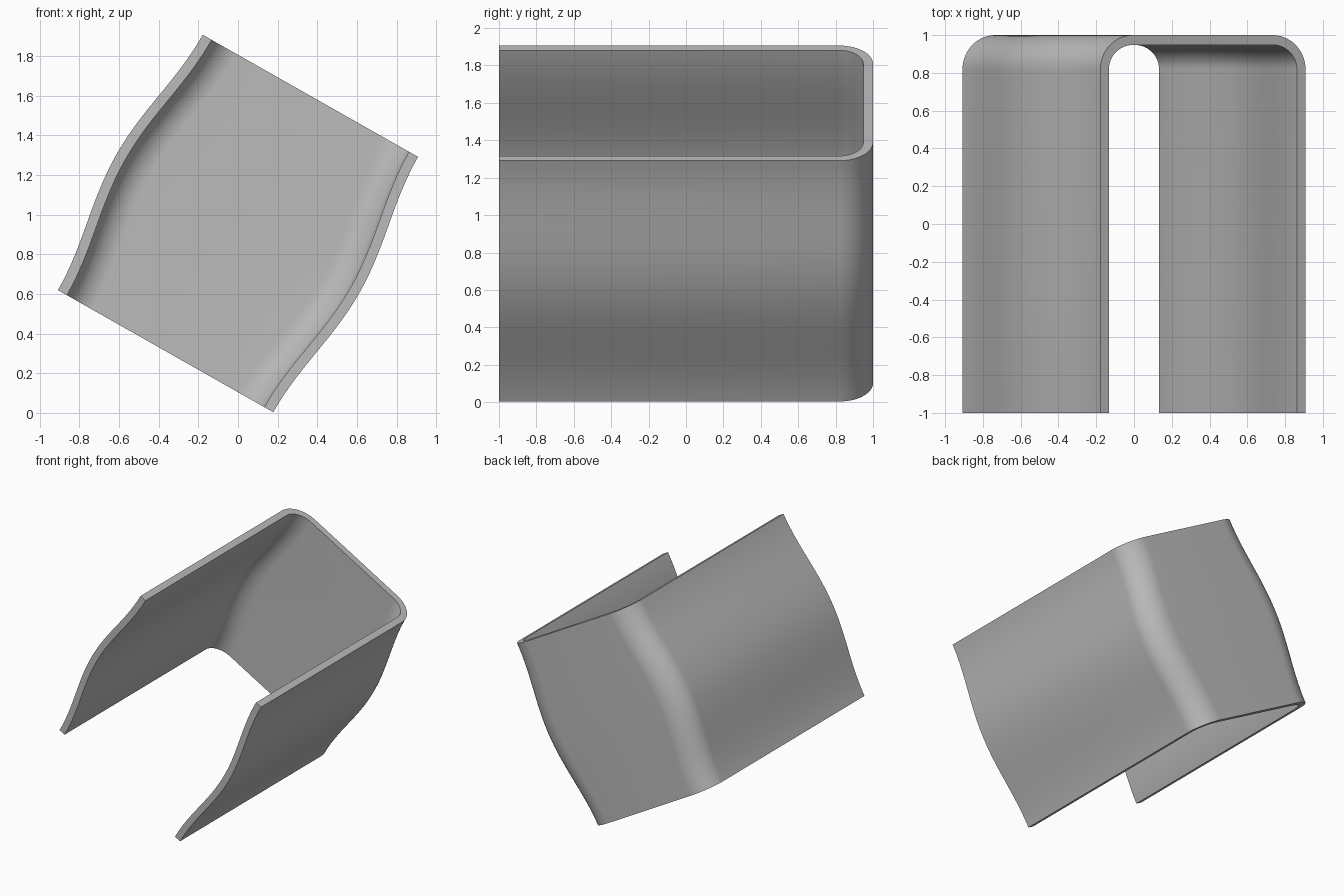
import bpy
import bmesh
from math import sin, cos, pi, radians

if "Cube" in bpy.data.objects:
    bpy.data.objects.remove(bpy.data.objects["Cube"], do_unlink=True)

HALF_WIDTH, HALF_HEIGHT, WALL = 0.624, 0.74, 0.052
BULGE, TILT, CENTRE_Z = 0.081, radians(29.55), 0.955
CORNER_Y, ARC_STEPS, ROWS = 0.82, 14, 40

grey = bpy.data.materials.new("plain grey")
grey.use_nodes = True
colour = (0.5, 0.5, 0.5, 1)
grey.diffuse_color = colour
grey.node_tree.nodes["Principled BSDF"].inputs["Base Color"].default_value = colour


def u_path(inset):
    """U-shaped path with rounded back corners, as (side, x, y)."""
    width = HALF_WIDTH - inset
    rx, ry = 0.2 - inset, 1 - CORNER_Y - inset
    half = [(width, -1)]
    for i in range(ARC_STEPS + 1):
        a = pi / 2 * i / ARC_STEPS
        half.append((width - rx + rx * cos(a), CORNER_Y + ry * sin(a)))
    right = [(1, x, y) for x, y in half]
    return right + [(-1, -x, y) for x, y in reversed(half)]


# Loft the U section upward while both side walls bow outward
outer, inner = u_path(0), u_path(WALL)
section = outer + inner[::-1]
bm = bmesh.new()
rings = []
for r in range(ROWS + 1):
    t = r / ROWS
    bow = BULGE * sin(pi * t) ** 2
    z = HALF_HEIGHT * (2 * t - 1)
    rings.append([bm.verts.new((x + side * bow, y, z)) for side, x, y in section])

n = len(section)
for low, high in zip(rings, rings[1:]):
    for i in range(n):
        j = (i + 1) % n
        bm.faces.new((low[i], low[j], high[j], high[i]))

# Flat rims at both ends
for ring in (rings[0], rings[-1]):
    for i in range(len(outer) - 1):
        bm.faces.new((ring[i], ring[i + 1], ring[n - 2 - i], ring[n - 1 - i]))
bmesh.ops.recalc_face_normals(bm, faces=bm.faces)

mesh = bpy.data.meshes.new("curved_channel")
bm.to_mesh(mesh)
bm.free()
mesh.materials.append(grey)
channel = bpy.data.objects.new("curved_channel", mesh)
bpy.context.collection.objects.link(channel)
channel.location.z = CENTRE_Z
channel.rotation_euler.y = TILT

bpy.ops.object.select_all(action='DESELECT')
channel.select_set(True)
bpy.context.view_layer.objects.active = channel
bpy.ops.object.shade_smooth_by_angle(angle=radians(35))
